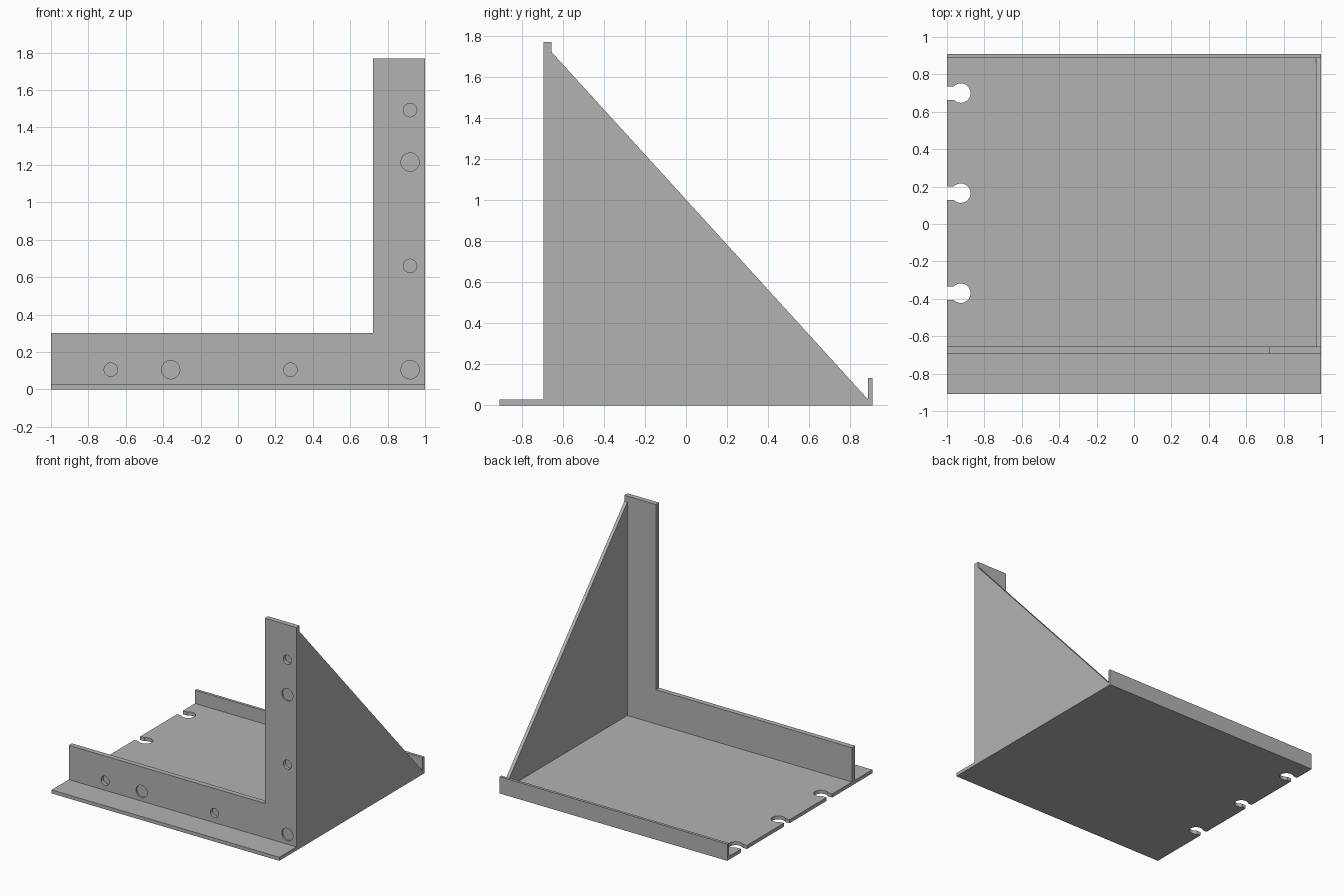
import bpy
import bmesh
from math import asin, cos, sin, pi
from mathutils import Vector

cube = bpy.data.objects.get("Cube")
if cube:
    bpy.data.objects.remove(cube, do_unlink=True)

GREY = 0.45
grey = bpy.data.materials.new("plain grey")
grey.use_nodes = True
grey.diffuse_color = (GREY, GREY, GREY, 1)
grey.node_tree.nodes["Principled BSDF"].inputs["Base Color"].default_value = (GREY, GREY, GREY, 1)

SHEET = 0.028                     # thickness of the base sheet
FRONT, BACK = -0.91, 0.91         # ends of the base
WALL_F, WALL_B = -0.695, -0.655   # faces of the upright wall
LIP = 0.888                       # inner face of the rear lip


def prism(name, outline, extrude):
    """Extrude a closed planar outline into a solid."""
    bm = bmesh.new()
    face = bm.faces.new([bm.verts.new(p) for p in outline])
    top = bmesh.ops.extrude_face_region(bm, geom=[face])["geom"]
    bmesh.ops.translate(bm, vec=Vector(extrude),
                        verts=[v for v in top if isinstance(v, bmesh.types.BMVert)])
    bmesh.ops.recalc_face_normals(bm, faces=bm.faces)
    mesh = bpy.data.meshes.new(name)
    bm.to_mesh(mesh)
    bm.free()
    mesh.materials.append(grey)
    obj = bpy.data.objects.new(name, mesh)
    bpy.context.collection.objects.link(obj)
    return obj


# Base sheet with three keyhole notches along its right edge
outline = [(-1, FRONT, 0), (1, FRONT, 0), (1, BACK, 0), (-1, BACK, 0)]
radius, half_slot, notch_x = 0.052, 0.036, -0.926
start = pi - asin(half_slot / radius)
for y in (0.70, 0.165, -0.37):
    outline.append((-1, y + half_slot, 0))
    for i in range(33):
        a = start - 2 * start * i / 32
        outline.append((notch_x + radius * cos(a), y + radius * sin(a), 0))
    outline.append((-1, y - half_slot, 0))
prism("base_sheet", outline, (0, 0, SHEET))

# L-shaped upright wall
profile = [(-1, SHEET), (1, SHEET), (1, 1.77), (0.722, 1.77), (0.722, 0.30), (-1, 0.30)]
wall = prism("upright_wall", [(x, WALL_F, z) for x, z in profile], (0, WALL_B - WALL_F, 0))

# Blind round holes in the front of the wall: small deep ones, wide shallow ones
small = [(-0.68, 0.105), (0.28, 0.105), (0.92, 0.66), (0.92, 1.493)]
wide = [(-0.36, 0.105), (0.92, 0.105), (0.92, 1.215)]
cutters = []
for centres, r, depth in ((small, 0.036, 0.027), (wide, 0.049, 0.012)):
    for cx, cz in centres:
        ring = [(cx + r * cos(2 * pi * i / 32), WALL_F - 0.05, cz + r * sin(2 * pi * i / 32))
                for i in range(32)]
        cutter = prism("hole_cutter", ring, (0, 0.05 + depth, 0))
        cutter.hide_render = True
        cutters.append(cutter)
        mod = wall.modifiers.new("hole", "BOOLEAN")
        mod.operation = "DIFFERENCE"
        mod.solver = "EXACT"
        mod.object = cutter
bpy.context.view_layer.update()
cut_mesh = bpy.data.meshes.new_from_object(wall.evaluated_get(bpy.context.evaluated_depsgraph_get()))
wall.modifiers.clear()
wall.data = cut_mesh
for cutter in cutters:
    bpy.data.objects.remove(cutter, do_unlink=True)

# Triangular side gusset
gusset = [(WALL_B, SHEET), (LIP, SHEET), (WALL_B, 1.722)]
prism("side_gusset", [(0.974, y, z) for y, z in gusset], (0.026, 0, 0))

# Rear lip
lip = [(LIP, SHEET), (BACK, SHEET), (BACK, 0.133), (LIP, 0.133)]
prism("rear_lip", [(-1, y, z) for y, z in lip], (2, 0, 0))
